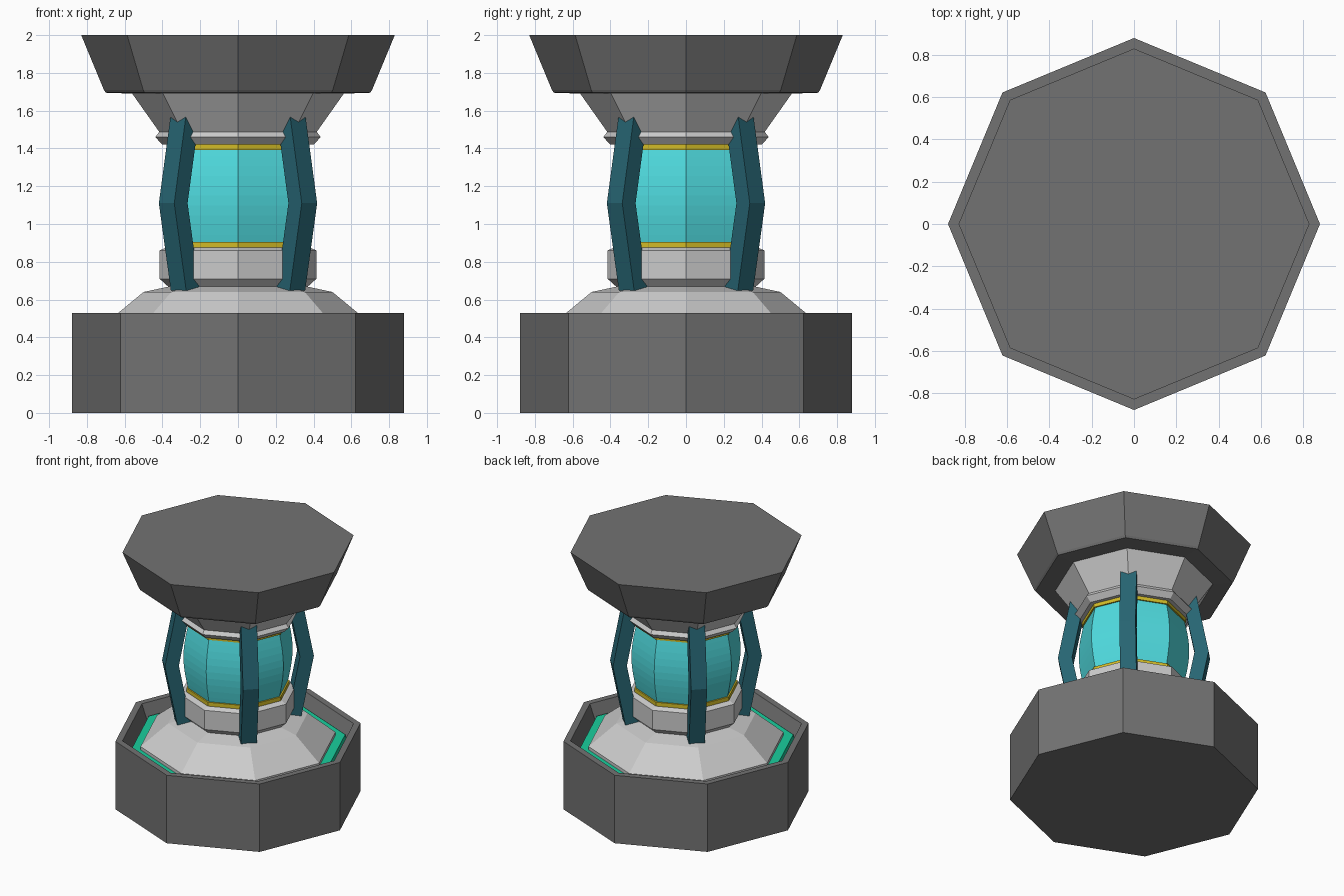
import bpy, bmesh, math
from mathutils import Vector

if "Cube" in bpy.data.objects:
    bpy.data.objects.remove(bpy.data.objects["Cube"])


def mat(name, col):
    m = bpy.data.materials.new(name)
    m.diffuse_color = (*col, 1)
    m.use_nodes = True
    m.node_tree.nodes["Principled BSDF"].inputs["Base Color"].default_value = m.diffuse_color
    return m


def finish(name, bm, material=None):
    bmesh.ops.recalc_face_normals(bm, faces=bm.faces)
    me = bpy.data.meshes.new(name)
    bm.to_mesh(me)
    bm.free()
    ob = bpy.data.objects.new(name, me)
    bpy.context.collection.objects.link(ob)
    if material:
        me.materials.append(material)
    return ob


def lathe(name, profile, material=None, ring=False):
    """Octagonal solid from (radius, z) points; ring closes the profile on itself."""
    bm = bmesh.new()
    loops = []
    for r, z in profile:
        loops.append([bm.verts.new((r * math.cos(k * math.pi / 4), r * math.sin(k * math.pi / 4), z))
                      for k in range(8)])
    pairs = list(zip(loops, loops[1:]))
    if ring:
        pairs.append((loops[-1], loops[0]))
    for a, b in pairs:
        for k in range(8):
            n = (k + 1) % 8
            bm.faces.new((a[k], a[n], b[n], b[k]))
    if not ring:
        bm.faces.new(loops[0])
        bm.faces.new(loops[-1])
    return finish(name, bm, material)


def strut(name, angle, path, width, depth, material):
    """Bent bar following (outer radius, z) points in a vertical radial plane."""
    bm = bmesh.new()
    out = Vector((math.cos(angle), math.sin(angle), 0))
    side = Vector((-out.y, out.x, 0)) * width / 2
    rows = []
    for r, z in path:
        o, i = out * r, out * (r - depth)
        rows.append([bm.verts.new(p + Vector((0, 0, z))) for p in (o - side, o + side, i + side, i - side)])
    for a, b in zip(rows, rows[1:]):
        for k in range(4):
            n = (k + 1) % 4
            bm.faces.new((a[k], a[n], b[n], b[k]))
    bm.faces.new(rows[0])
    bm.faces.new(rows[-1])
    return finish(name, bm, material)


teal = mat("dark_teal", (0.02, 0.13, 0.17))
cyan = mat("cyan_glass", (0.08, 0.72, 0.75))
gold = mat("yellow", (0.65, 0.50, 0.02))
green = mat("green", (0.01, 0.62, 0.34))
dark = mat("dark_grey", (0.17, 0.17, 0.17))

# Open base tub with tapering inner wall
lathe("base_tub", [(0.88, 0), (0.88, 0.53), (0.83, 0.53), (0.78, 0.40)], dark)
# Glowing ring in the gap between tub and lid
lathe("glow_ring", [(0.66, 0.39), (0.785, 0.39), (0.77, 0.45), (0.66, 0.45)], green, ring=True)
# Sloped lid and lower collar
lathe("base_lid", [(0.70, 0.40), (0.70, 0.475), (0.50, 0.64), (0.36, 0.67)])
lathe("lower_collar", [(0.36, 0.66), (0.415, 0.71), (0.415, 0.86), (0.38, 0.875)])

# Bulging glass core with yellow rims
steps = 10
core = [(0.355 + 0.037 * math.sin(math.pi * i / steps), 0.89 + 0.52 * i / steps) for i in range(steps + 1)]
lathe("glass_core", core, cyan)
for name, z in (("lower_rim", 0.87), ("upper_rim", 1.392)):
    lathe(name, [(0.37, z), (0.37, z + 0.035)], gold)

# Upper collar, flared neck and top cap
lathe("upper_collar", [(0.40, 1.42), (0.438, 1.46), (0.415, 1.49)])
lathe("upper_neck", [(0.415, 1.485), (0.56, 1.69), (0.56, 1.71)])
lathe("top_cap", [(0.55, 1.69), (0.70, 1.695), (0.71, 1.71), (0.83, 2.0)], dark)

# Four bent struts on the diagonals
for k in range(4):
    strut(f"strut_{k + 1}", math.pi / 4 + k * math.pi / 2,
          [(0.44, 0.62), (0.535, 1.11), (0.44, 1.61)], 0.115, 0.10, teal)
